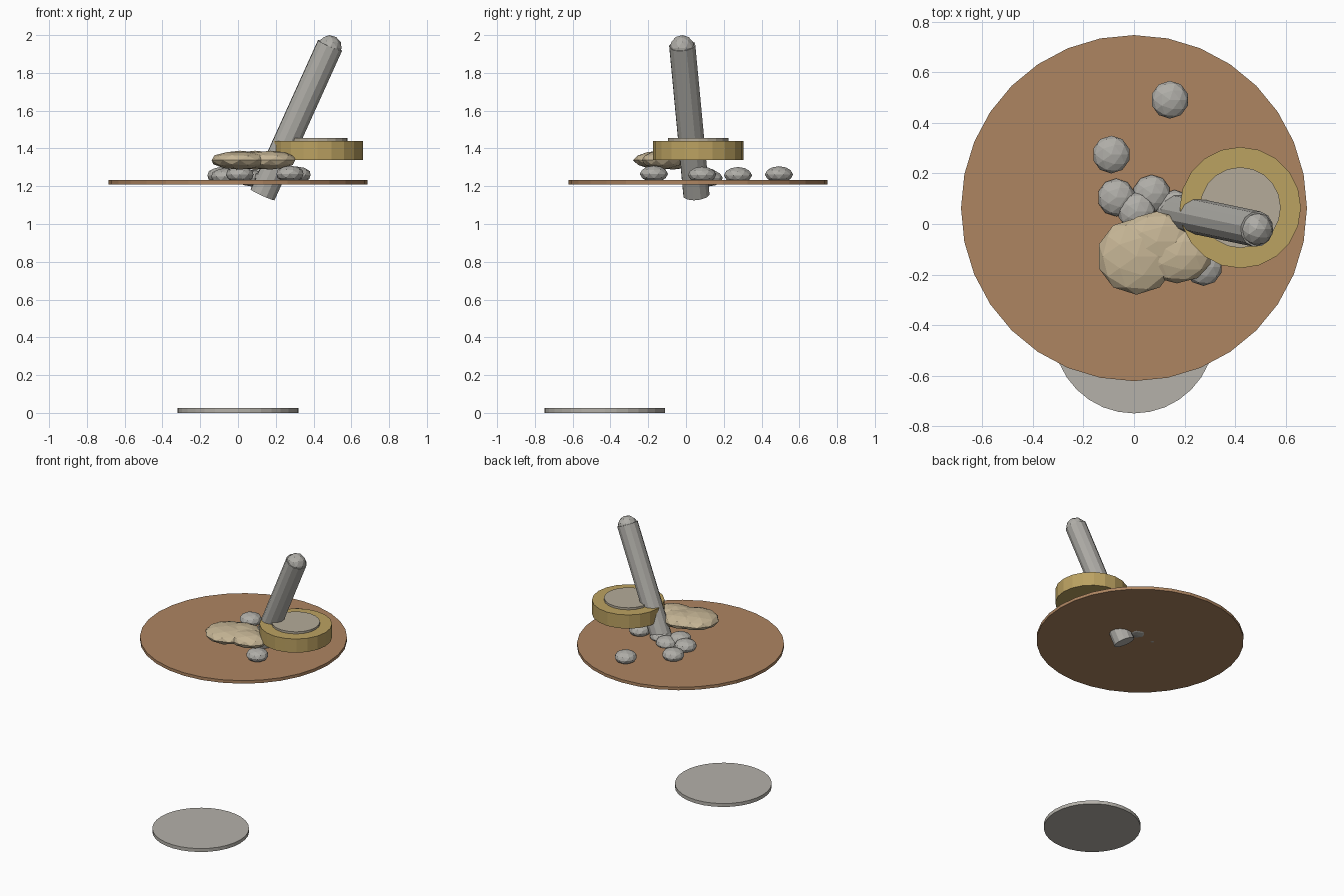
import bpy
from mathutils import Vector

cube = bpy.data.objects.get("Cube")
if cube:
    bpy.data.objects.remove(cube, do_unlink=True)


def material(name, rgb):
    m = bpy.data.materials.new(name)
    m.use_nodes = True
    m.diffuse_color = (*rgb, 1)
    m.node_tree.nodes["Principled BSDF"].inputs["Base Color"].default_value = (*rgb, 1)
    return m


WOOD = material("brown_wood", (0.42, 0.235, 0.12))
BRASS = material("brass", (0.50, 0.36, 0.12))
CREAM = material("cream_stone", (0.56, 0.46, 0.30))
GREY = material("grey_stone", (0.43, 0.42, 0.39))
PALE = material("pale_grey", (0.46, 0.44, 0.40))
FACE = material("warm_grey", (0.46, 0.41, 0.32))


def finish(name, mat):
    ob = bpy.context.object
    ob.name = name
    ob.data.materials.append(mat)
    return ob


def rod(name, start, end, radius, sides, mat):
    """Cylinder running between two points."""
    a, b = Vector(start), Vector(end)
    axis = b - a
    bpy.ops.mesh.primitive_cylinder_add(
        vertices=sides, radius=radius, depth=axis.length, location=(a + b) / 2,
        rotation=axis.to_track_quat("Z", "Y").to_euler())
    return finish(name, mat)


def disc(name, x, y, bottom, top, radius, sides, mat):
    return rod(name, (x, y, bottom), (x, y, top), radius, sides, mat)


def lump(name, centre, radii, mat):
    """Faceted, flattened stone."""
    bpy.ops.mesh.primitive_ico_sphere_add(subdivisions=2, radius=1, location=centre)
    bpy.context.object.scale = radii
    return finish(name, mat)


# Broad round board and the small disc on the ground
disc("board", 0, 0.063, 1.21, 1.232, 0.685, 32, WOOD)
disc("ground_disc", 0, -0.43, 0, 0.025, 0.32, 32, PALE)

# Thick brass drum with a raised face
disc("drum", 0.421, 0.065, 1.34, 1.44, 0.24, 20, BRASS)
disc("drum_face", 0.421, 0.065, 1.40, 1.455, 0.16, 20, FACE)

# Leaning rod with a rounded tip
rod("rod", (0.13, 0.055, 1.155), (0.487, -0.02, 1.945), 0.071, 12, GREY)
lump("rod_tip", (0.484, -0.02, 1.933), (0.067, 0.067, 0.067), GREY)

# Pebbles scattered over the board
pebbles = [(0.142, 0.492, 1.262), (-0.09, 0.275, 1.258), (-0.07, 0.105, 1.252),
           (0.07, 0.12, 1.243), (0.01, 0.05, 1.262), (0.16, 0.06, 1.243),
           (0.275, -0.17, 1.265), (0.313, 0.085, 1.26)]
for p in pebbles:
    lump("pebble", p, (0.075, 0.075, 0.044), GREY)

# Cream stone made of overlapping lumps
for x, y, rx, ry in [(0.01, -0.128, 0.157, 0.152), (0.09, -0.07, 0.14, 0.12),
                     (0.17, -0.125, 0.14, 0.11)]:
    lump("cream_lump", (x, y, 1.338), (rx, ry, 0.05), CREAM)
